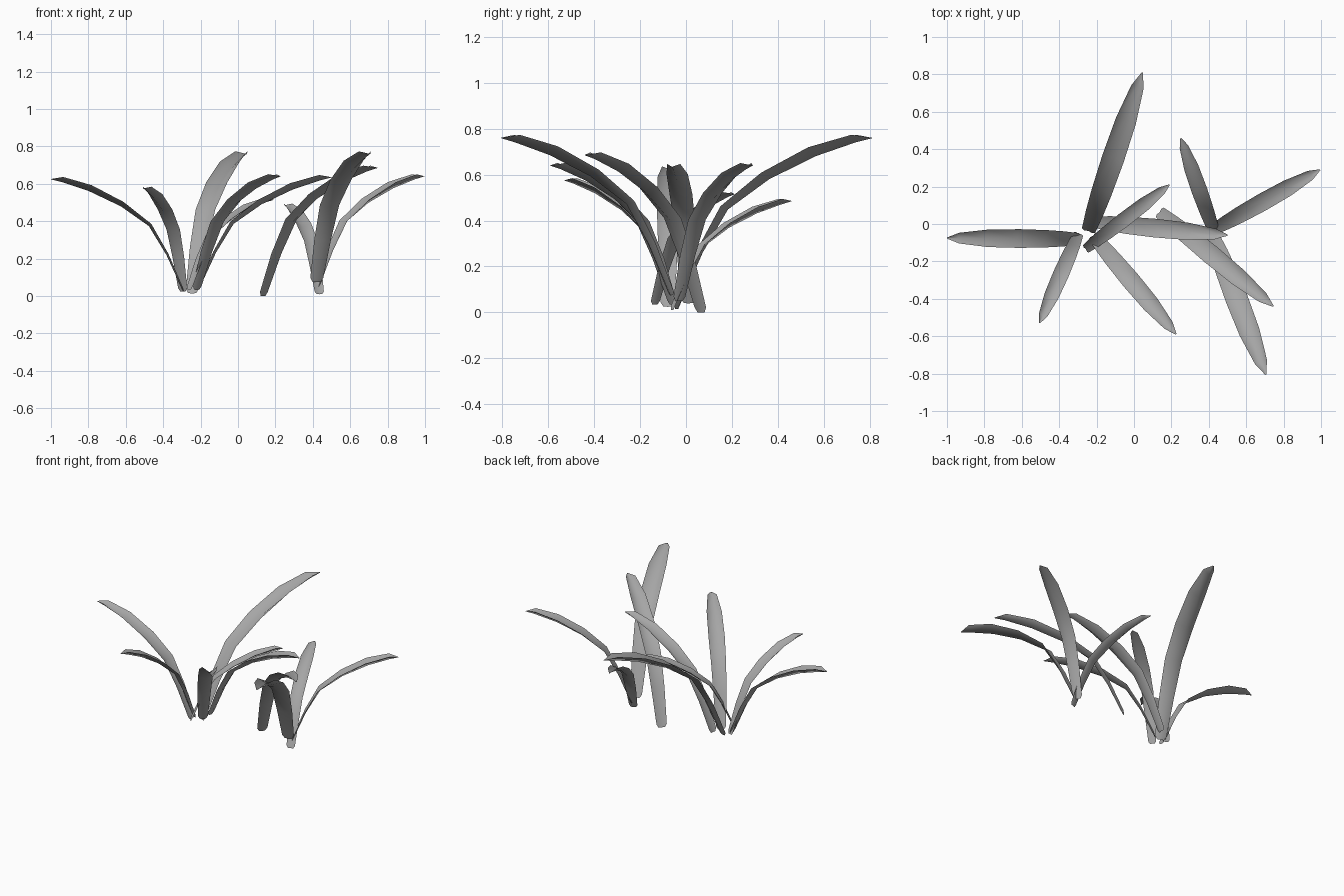
import bpy
from mathutils import Vector

cube = bpy.data.objects.get("Cube")
if cube:
    bpy.data.objects.remove(cube, do_unlink=True)

leaf_grey = bpy.data.materials.new("leaf_grey")
leaf_grey.use_nodes = True
colour = (0.38, 0.38, 0.38, 1)
leaf_grey.diffuse_color = colour
leaf_grey.node_tree.nodes["Principled BSDF"].inputs["Base Color"].default_value = colour

# Shared blade profile: reach, rise, relative width, channel depth
PROFILE = [(0, 0, 0.38, 0.2), (0.008, 0.03, 0.62, 0.25), (0.12, 0.33, 0.8, 0.3),
           (0.25, 0.595, 0.92, 0.38), (0.46, 0.785, 1, 0.55), (0.7, 0.93, 0.93, 0.75),
           (0.91, 1.005, 0.57, 1), (1, 1, 0.06, 0.5)]


def make_blade(name, base, tip, width):
    """Arching leaf with a V channel that deepens towards the tip."""
    base, tip = Vector(base), Vector(tip)
    span = tip - base
    rise = Vector((0, 0, span.z))
    reach = span - rise
    side = Vector((0, 0, 1)).cross(reach).normalized()
    spine = [base + reach * row[0] + rise * row[1] for row in PROFILE]
    verts, faces = [], []
    last = len(spine) - 1
    for i, point in enumerate(spine):
        tangent = (spine[min(i + 1, last)] - spine[max(i - 1, 0)]).normalized()
        normal = tangent.cross(side)
        half = width * PROFILE[i][2] / 2
        lift = normal * half * PROFILE[i][3]
        verts += [point + side * half + lift * 0.3, point - lift * 0.7,
                  point - side * half + lift * 0.3]
    for i in range(last):
        for j in range(2):
            a = i * 3 + j
            faces.append((a, a + 1, a + 4, a + 3))
    mesh = bpy.data.meshes.new(name)
    mesh.from_pydata(verts, [], faces)
    mesh.materials.append(leaf_grey)
    mesh.shade_smooth()
    obj = bpy.data.objects.new(name, mesh)
    bpy.context.collection.objects.link(obj)


# Right tuft
make_blade("right_tuft_back_leaf", (-0.245, -0.04, 0.015), (0.045, 0.81, 0.76), 0.12)
make_blade("right_tuft_outer_leaf", (-0.29, -0.08, 0.025), (-1, -0.075, 0.625), 0.1)
make_blade("right_tuft_front_leaf", (-0.295, -0.05, 0.025), (-0.505, -0.53, 0.575), 0.085)
make_blade("right_tuft_long_front_leaf", (-0.22, -0.06, 0.035), (0.225, -0.59, 0.64), 0.1)
make_blade("right_tuft_short_leaf", (-0.26, -0.135, 0.035), (0.19, 0.21, 0.515), 0.08)
make_blade("right_tuft_inner_leaf", (-0.21, 0.01, 0.04), (0.5, -0.06, 0.635), 0.1)

# Left tuft
make_blade("left_tuft_outer_leaf", (0.425, -0.03, 0.05), (0.995, 0.29, 0.64), 0.095)
make_blade("left_tuft_back_leaf", (0.435, -0.06, 0.01), (0.25, 0.46, 0.485), 0.085)
make_blade("left_tuft_crossing_leaf", (0.135, 0.065, 0), (0.745, -0.44, 0.685), 0.105)
make_blade("left_tuft_long_front_leaf", (0.42, -0.065, 0.075), (0.705, -0.805, 0.76), 0.12)
